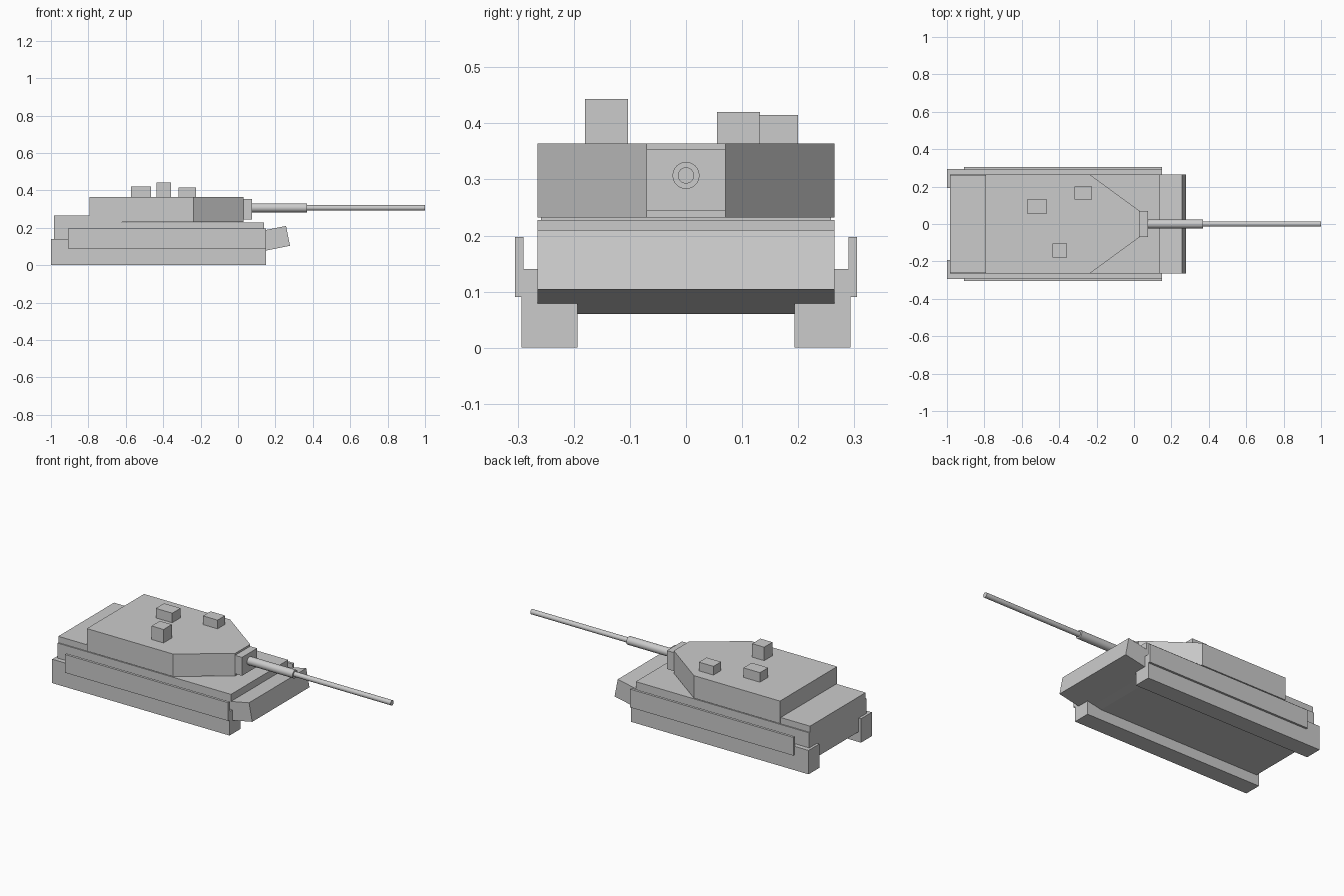
import bpy
import bmesh
import math
from mathutils import Matrix, Vector

cube = bpy.data.objects.get("Cube")
if cube:
    bpy.data.objects.remove(cube, do_unlink=True)

# Single plain grey finish
GREY = (0.6, 0.6, 0.6, 1.0)
grey = bpy.data.materials.new("plain grey")
grey.use_nodes = True
grey.diffuse_color = GREY
shader = next(n for n in grey.node_tree.nodes if n.type == 'BSDF_PRINCIPLED')
shader.inputs["Base Color"].default_value = GREY


def finish(name, bm):
    bmesh.ops.recalc_face_normals(bm, faces=bm.faces)
    mesh = bpy.data.meshes.new(name)
    bm.to_mesh(mesh)
    bm.free()
    mesh.materials.append(grey)
    obj = bpy.data.objects.new(name, mesh)
    bpy.context.collection.objects.link(obj)
    return obj


def box(name, x, y, z):
    """Box given as (low, high) ranges on each axis."""
    size = [b - a for a, b in (x, y, z)]
    centre = [(a + b) / 2 for a, b in (x, y, z)]
    bm = bmesh.new()
    bmesh.ops.create_cube(bm, size=1, matrix=Matrix.Translation(centre) @ Matrix.Diagonal((*size, 1)))
    return finish(name, bm)


def prism(name, points, offset):
    """Closed outline pushed along an offset vector."""
    bm = bmesh.new()
    face = bm.faces.new([bm.verts.new(p) for p in points])
    new = bmesh.ops.extrude_face_region(bm, geom=[face])["geom"]
    verts = [g for g in new if isinstance(g, bmesh.types.BMVert)]
    bmesh.ops.translate(bm, verts=verts, vec=Vector(offset))
    return finish(name, bm)


def rod(name, x0, x1, radius, z):
    """Round rod along the x axis."""
    bm = bmesh.new()
    place = Matrix.Translation(((x0 + x1) / 2, 0, z)) @ Matrix.Rotation(math.pi / 2, 4, 'Y')
    bmesh.ops.create_cone(bm, cap_ends=True, segments=32, radius1=radius,
                          radius2=radius, depth=x1 - x0, matrix=place)
    obj = finish(name, bm)
    for p in obj.data.polygons:
        p.use_smooth = len(p.vertices) == 4
    return obj


# Hull with a chamfered lower nose
HALF = 0.265
side = [(-0.985, 0.06), (0.06, 0.06), (0.14, 0.077), (0.14, 0.228), (-0.985, 0.228)]
prism("hull", [(x, -HALF, z) for x, z in side], (0, 2 * HALF, 0))

# Tilted nose block
nose = [(0.278, 0.104), (0.257, 0.21), (0.041, 0.167), (0.062, 0.061)]
prism("nose_block", [(x, -HALF, z) for x, z in nose], (0, 2 * HALF, 0))

# Engine deck at the rear
box("engine_deck", (-0.985, -0.62), (-0.258, 0.258), (0.14, 0.265))

# Tracks and side skirts
for label, s in (("left", 1), ("right", -1)):
    box(f"{label}_track", (-1, 0.15), sorted((s * 0.193, s * 0.293)), (0, 0.14))
    box(f"{label}_skirt", (-0.91, 0.15), sorted((s * 0.29, s * 0.305)), (0.09, 0.197))

# Turret with a tapered front
half = [(-0.795, HALF), (-0.237, HALF), (0.03, 0.07)]
outline = half + [(x, -y) for x, y in reversed(half)]
prism("turret", [(x, y, 0.232) for x, y in outline], (0, 0, 0.132))

# Gun
box("gun_mantlet", (0.02, 0.075), (-0.07, 0.07), (0.245, 0.353))
rod("gun_sleeve", 0.07, 0.37, 0.024, 0.307)
rod("gun_barrel", 0.36, 1.0, 0.0145, 0.307)

# Roof boxes
box("rear_hatch", (-0.572, -0.465), (0.055, 0.132), (0.35, 0.42))
box("roof_sight", (-0.435, -0.357), (-0.18, -0.103), (0.35, 0.443))
box("front_hatch", (-0.318, -0.224), (0.13, 0.2), (0.35, 0.415))
